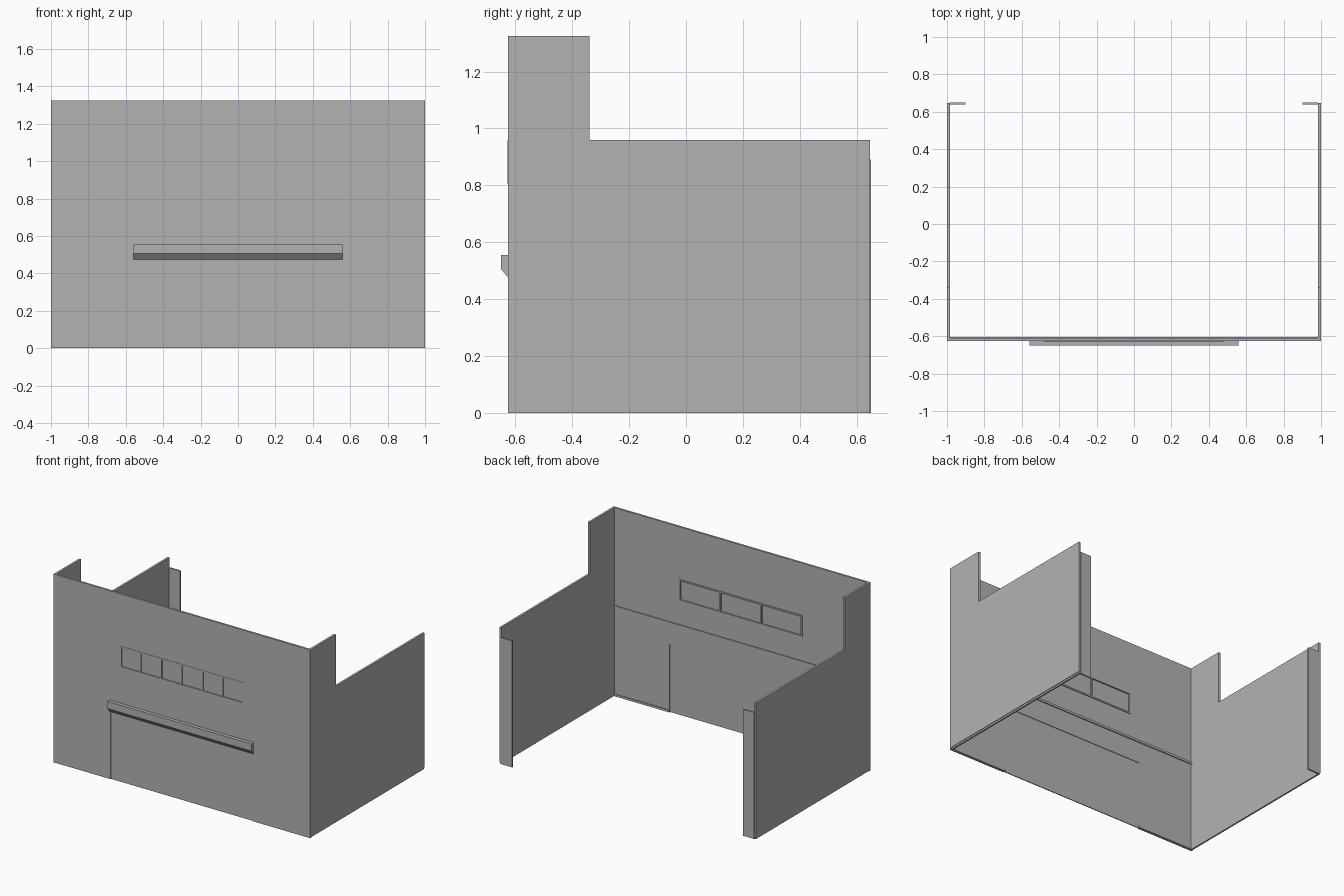
import bpy
import bmesh
from mathutils import Vector

if "Cube" in bpy.data.objects:
    bpy.data.objects.remove(bpy.data.objects["Cube"], do_unlink=True)

# One plain grey for the whole shell
GREY = (0.45, 0.45, 0.45, 1.0)
grey = bpy.data.materials.new("wall grey")
grey.use_nodes = True
grey.diffuse_color = GREY
grey.node_tree.nodes["Principled BSDF"].inputs["Base Color"].default_value = GREY

FRONT, INNER, BACK = -0.625, -0.61, 0.647
TOP, LOW = 1.325, 0.96
WALL = 0.015
DOOR_HALF, DOOR_TOP = 0.555, 0.475
WIN_HALF, WIN_LOW, WIN_HIGH = 0.48, 0.805, 0.957


def finish(name, bm):
    bmesh.ops.recalc_face_normals(bm, faces=bm.faces)
    mesh = bpy.data.meshes.new(name)
    bm.to_mesh(mesh)
    bm.free()
    mesh.materials.append(grey)
    obj = bpy.data.objects.new(name, mesh)
    bpy.context.scene.collection.objects.link(obj)
    return obj


def boxes(name, spans):
    """Join boxes given as (x0, x1, y0, y1, z0, z1)."""
    bm = bmesh.new()
    for x0, x1, y0, y1, z0, z1 in spans:
        made = bmesh.ops.create_cube(bm, size=1)["verts"]
        bmesh.ops.scale(bm, verts=made, vec=(x1 - x0, y1 - y0, z1 - z0))
        centre = Vector((x0 + x1, y0 + y1, z0 + z1)) / 2
        bmesh.ops.translate(bm, verts=made, vec=centre)
    return finish(name, bm)


def side_profile(name, points, x0, x1):
    """Extrude a (y, z) outline along x."""
    bm = bmesh.new()
    face = bm.faces.new([bm.verts.new((x0, y, z)) for y, z in points])
    made = bmesh.ops.extrude_face_region(bm, geom=[face])["geom"]
    moved = [v for v in made if isinstance(v, bmesh.types.BMVert)]
    bmesh.ops.translate(bm, verts=moved, vec=(x1 - x0, 0, 0))
    return finish(name, bm)


# Front wall with door and window openings
front_wall = boxes("front_wall", [(-1, 1, FRONT, INNER, 0, TOP)])
cutters = [
    boxes("door_cutter", [(-DOOR_HALF, DOOR_HALF, -0.7, -0.5, -0.1, DOOR_TOP)]),
    boxes("window_cutter", [(-WIN_HALF, WIN_HALF, -0.7, -0.5, WIN_LOW, WIN_HIGH)]),
]
for cutter in cutters:
    cut = front_wall.modifiers.new("opening", "BOOLEAN")
    cut.operation = "DIFFERENCE"
    cut.solver = "EXACT"
    cut.object = cutter
    cutter.hide_render = True
    cutter.hide_set(True)

# Door and window panels set inside the wall thickness
boxes("door_panel", [(-DOOR_HALF, DOOR_HALF, -0.62, -0.614, 0, DOOR_TOP)])
boxes("window_panes", [(-WIN_HALF, WIN_HALF, -0.62, -0.615, WIN_LOW, WIN_HIGH)])

# Window frame: rails, main posts and slim outer mullions
BAR = 0.01
frame = [(-WIN_HALF, WIN_HALF, -0.627, -0.605, z, z + BAR)
         for z in (WIN_LOW, WIN_HIGH - BAR)]
pitch = WIN_HALF / 3
for i in range(-3, 4):
    x = max(-WIN_HALF + BAR / 2, min(WIN_HALF - BAR / 2, i * pitch))
    main = i % 2 == 1
    half = BAR / 2 if main else 0.002
    inner = -0.605 if main else -0.616
    frame.append((x - half, x + half, -0.627 if main else -0.624, inner,
                  WIN_LOW + BAR, WIN_HIGH - BAR))
boxes("window_frame", frame)

# Awning above the door, with a sloped underside
side_profile("awning", [(FRONT, 0.555), (-0.65, 0.555), (-0.65, 0.505), (FRONT, 0.475)],
             -0.56, 0.56)

# Inner ledge and skirting on the front wall
boxes("inner_ledge", [(-1 + WALL, 1 - WALL, INNER, -0.603, 0.622, 0.638)])
boxes("skirting", [(-1 + WALL, -DOOR_HALF, INNER, -0.605, 0, 0.015),
                   (DOOR_HALF, 1 - WALL, INNER, -0.605, 0, 0.015)])

# Stepped side walls, recessed plinths and rear returns
for side, s in (("left", 1), ("right", -1)):
    side_profile(side + "_wall",
                 [(INNER, 0.012), (BACK, 0.012), (BACK, LOW), (-0.34, LOW),
                  (-0.34, TOP), (INNER, TOP)],
                 s, s * (1 - WALL))
    x0, x1 = sorted((s * 0.996, s * (1 - WALL)))
    boxes(side + "_plinth", [(x0, x1, INNER, BACK, 0, 0.012)])
    x0, x1 = sorted((s * 0.9, s * (1 - WALL)))
    boxes(side + "_rear_return", [(x0, x1, 0.639, 0.65, 0, 0.89)])
